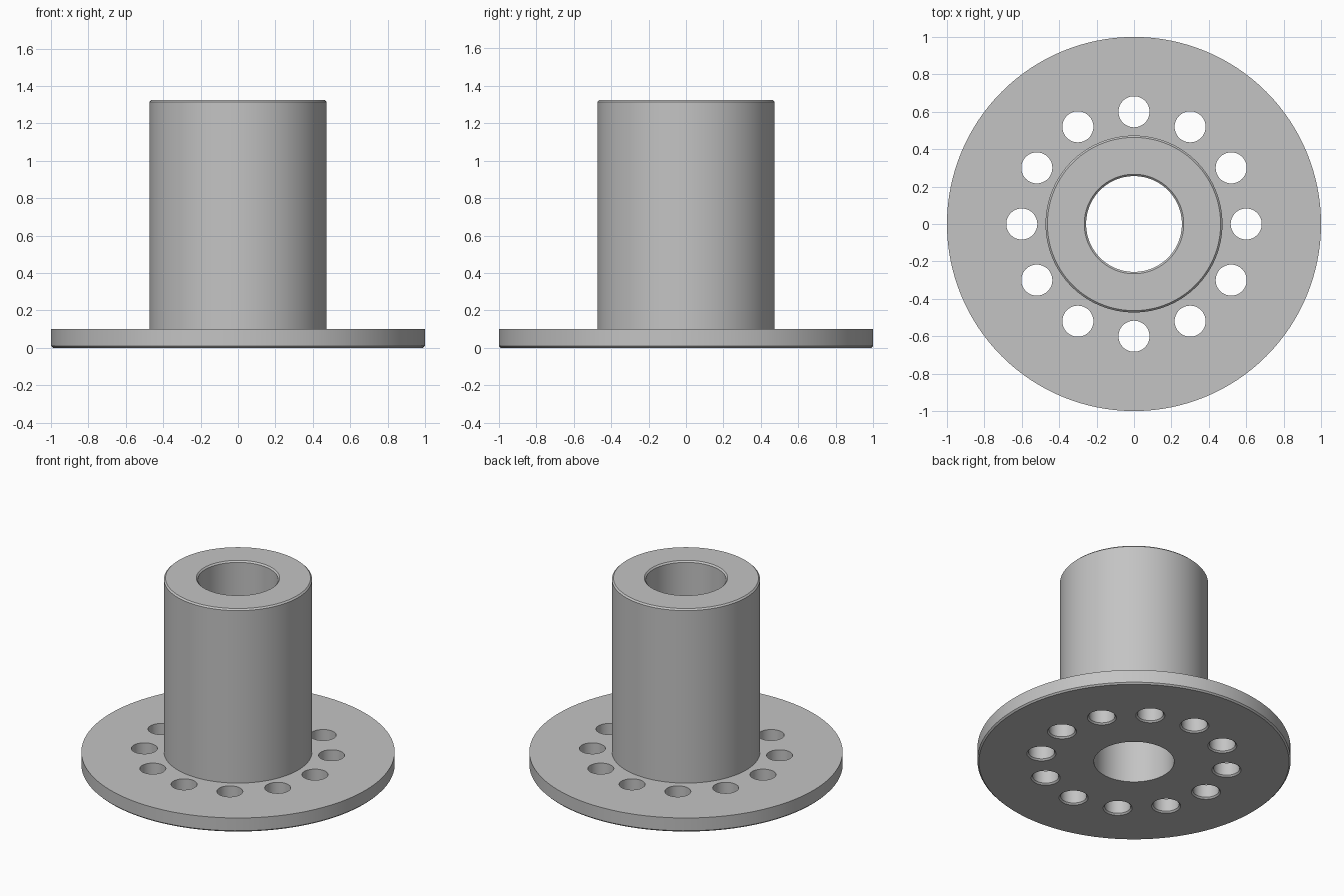
import bpy, bmesh, math
from mathutils import Matrix

cube = bpy.data.objects.get("Cube")
if cube:
    bpy.data.objects.remove(cube, do_unlink=True)

GREY = (0.55, 0.55, 0.55, 1)
mat = bpy.data.materials.new("plain grey")
mat.use_nodes = True
mat.diffuse_color = GREY
mat.node_tree.nodes["Principled BSDF"].inputs["Base Color"].default_value = GREY


def lathe(name, profile, steps):
    """Revolve a closed (radius, height) profile around z."""
    bm = bmesh.new()
    ring = [bm.verts.new((r, 0, z)) for r, z in profile]
    edges = [bm.edges.new((ring[i - 1], ring[i])) for i in range(len(ring))]
    bmesh.ops.spin(bm, geom=ring + edges, axis=(0, 0, 1), cent=(0, 0, 0),
                   angle=math.tau, steps=steps, use_merge=True)
    bmesh.ops.remove_doubles(bm, verts=bm.verts, dist=1e-5)
    bmesh.ops.recalc_face_normals(bm, faces=bm.faces)
    mesh = bpy.data.meshes.new(name)
    bm.to_mesh(mesh)
    bm.free()
    mesh.materials.append(mat)
    obj = bpy.data.objects.new(name, mesh)
    bpy.context.collection.objects.link(obj)
    return obj


# Flange and hollow hub in one turned body, with small chamfers
C = 0.01
BORE, HUB, RIM = 0.256, 0.473, 1.0
THICK, TOP = 0.1, 1.325
hub = lathe("flanged_hub", [
    (BORE, 0), (RIM - C, 0), (RIM, C), (RIM, THICK), (HUB, THICK),
    (HUB, TOP - C), (HUB - C, TOP), (BORE + C, TOP), (BORE, TOP - C)], 128)

# Bolt hole cutters, widened slightly at the underside
HOLE, PITCH, COUNT = 0.083, 0.6, 12
bm = bmesh.new()
for i in range(COUNT):
    place = Matrix.Rotation(math.tau * i / COUNT, 4, "Z") @ Matrix.Translation((PITCH, 0, 0))
    rings = []
    for r, z in [(HOLE + 2 * C, -C), (HOLE, C), (HOLE, THICK + 0.1)]:
        rings.append(bmesh.ops.create_circle(
            bm, segments=48, radius=r,
            matrix=place @ Matrix.Translation((0, 0, z)))["verts"])
    for low, high in zip(rings, rings[1:]):
        for k in range(len(low)):
            bm.faces.new((low[k - 1], low[k], high[k], high[k - 1]))
    bm.faces.new(rings[0])
    bm.faces.new(rings[-1])
bmesh.ops.recalc_face_normals(bm, faces=bm.faces)
mesh = bpy.data.meshes.new("bolt_hole_cutter")
bm.to_mesh(mesh)
bm.free()
mesh.materials.append(mat)
cutter = bpy.data.objects.new("bolt_hole_cutter", mesh)
bpy.context.collection.objects.link(cutter)
cutter.hide_render = True

# Cut the holes, then drop the cutter
bpy.context.view_layer.objects.active = hub
hub.select_set(True)
cut = hub.modifiers.new("bolt_holes", "BOOLEAN")
cut.operation, cut.solver, cut.object = "DIFFERENCE", "EXACT", cutter
bpy.ops.object.modifier_apply(modifier=cut.name)
bpy.data.objects.remove(cutter, do_unlink=True)

# Smooth round walls, crisp edges
bpy.ops.object.shade_smooth_by_angle(angle=math.radians(30))
